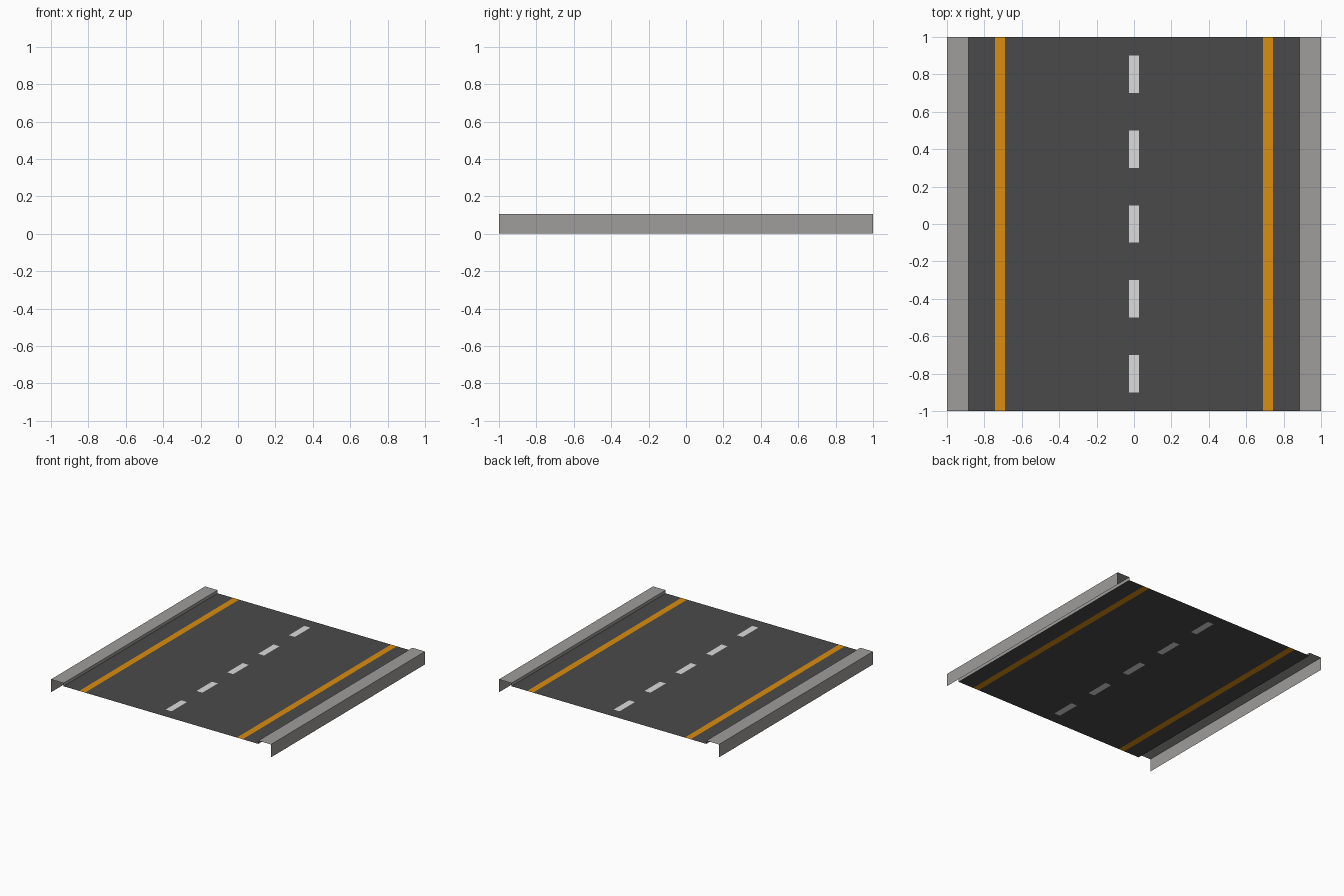
import bpy

if "Cube" in bpy.data.objects:
    bpy.data.objects.remove(bpy.data.objects["Cube"])

def material(name, srgb):
    m = bpy.data.materials.new(name)
    lin = [c / 12.92 if c <= 0.04045 else ((c + 0.055) / 1.055) ** 2.4 for c in srgb]
    m.diffuse_color = (*lin, 1)
    m.use_nodes = True
    m.node_tree.nodes["Principled BSDF"].inputs["Base Color"].default_value = m.diffuse_color
    return m

asphalt = material("asphalt", (0.29, 0.29, 0.29))
edge_orange = material("edge_line_orange", (0.86, 0.55, 0.06))
dash_white = material("dash_white", (0.86, 0.86, 0.86))
concrete = material("concrete", (0.62, 0.615, 0.61))

ROAD_Z, KERB_Z, KERB_X = 0.08, 0.106, 0.885
DASHES = [-0.8, -0.4, 0, 0.4, 0.8]

def sheet(name, columns, rows, mats, rule):
    """Open sheet: an (x, z) profile swept through the given y rows."""
    n = len(columns)
    verts = [(x, y, z) for y in rows for x, z in columns]
    faces = [(j * n + i, j * n + i + 1, (j + 1) * n + i + 1, (j + 1) * n + i)
             for j in range(len(rows) - 1) for i in range(n - 1)]
    mesh = bpy.data.meshes.new(name)
    mesh.from_pydata(verts, [], faces)
    for m in mats:
        mesh.materials.append(m)
    for p in mesh.polygons:
        p.material_index = rule(p.center)
    obj = bpy.data.objects.new(name, mesh)
    bpy.context.collection.objects.link(obj)
    return obj

# Road surface with the painted lines cut into it
def paint(c):
    if 0.69 < abs(c.x) < 0.743:
        return 1
    if abs(c.x) < 0.027 and any(abs(c.y - d) < 0.1 for d in DASHES):
        return 2
    return 0

half = [0.027, 0.69, 0.743, KERB_X]
xs = [-x for x in reversed(half)] + half
ys = [-1] + [d + s for d in DASHES for s in (-0.1, 0.1)] + [1]
sheet("road_surface", [(x, ROAD_Z) for x in xs], ys,
      [asphalt, edge_orange, dash_white], paint)

# Kerbs: open-ended shells with inner lip, top and outer wall, mirrored
kerb = sheet("kerbs", [(KERB_X, ROAD_Z), (KERB_X, KERB_Z), (1, KERB_Z), (1, 0)],
             [-1, 1], [concrete], lambda c: 0)
kerb.modifiers.new("mirror", 'MIRROR').use_axis[0] = True
